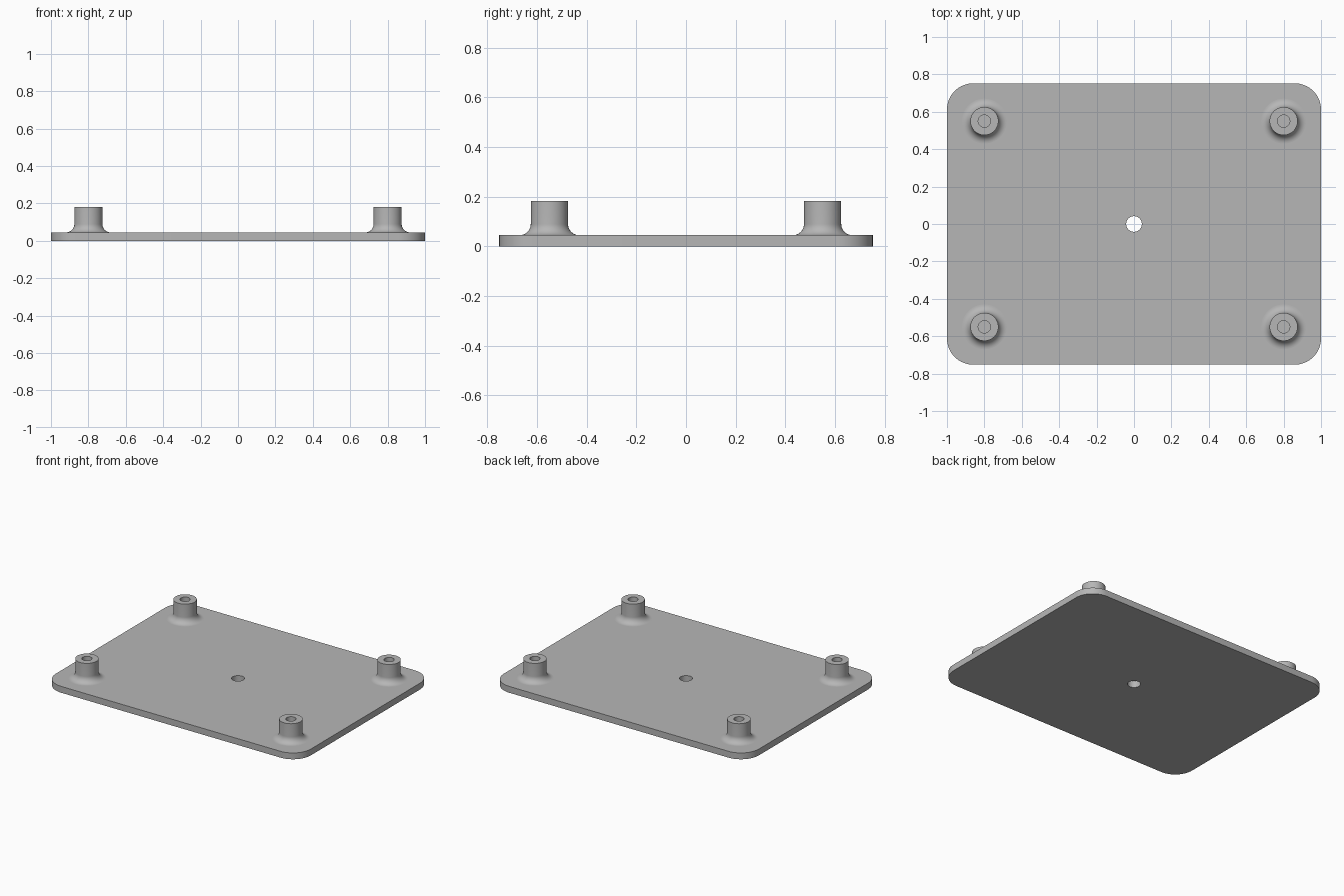
import bpy
import bmesh
from math import cos, sin, pi, radians

cube = bpy.data.objects.get("Cube")
if cube:
    bpy.data.objects.remove(cube, do_unlink=True)

HALF_X, HALF_Y, THICK, CORNER = 1.0, 0.752, 0.045, 0.14
POST_X, POST_Y, POST_TOP = 0.8, 0.55, 0.182
POST_R, BORE_R, FILLET, HOLE_R = 0.075, 0.033, 0.045, 0.042
SEGMENTS = 64

grey = bpy.data.materials.new("plain grey")
grey.use_nodes = True
colour = (0.47, 0.47, 0.47, 1)
grey.diffuse_color = colour
grey.node_tree.nodes["Principled BSDF"].inputs["Base Color"].default_value = colour


def arc(cx, cy, r, start, end, steps):
    angles = [start + (end - start) * i / steps for i in range(steps + 1)]
    return [(cx + r * cos(a), cy + r * sin(a)) for a in angles]


def finish(bm, name):
    bmesh.ops.recalc_face_normals(bm, faces=bm.faces[:])
    mesh = bpy.data.meshes.new(name)
    bm.to_mesh(mesh)
    bm.free()
    mesh.materials.append(grey)
    obj = bpy.data.objects.new(name, mesh)
    bpy.context.collection.objects.link(obj)
    bpy.ops.object.select_all(action='DESELECT')
    obj.select_set(True)
    bpy.context.view_layer.objects.active = obj
    bpy.ops.object.shade_smooth_by_angle(angle=radians(35))
    return obj


# Rounded base plate with a through hole in the middle
outline = []
for i, (sx, sy) in enumerate([(1, 1), (-1, 1), (-1, -1), (1, -1)]):
    outline += arc(sx * (HALF_X - CORNER), sy * (HALF_Y - CORNER), CORNER,
                   i * pi / 2, (i + 1) * pi / 2, 16)
hole = arc(0, 0, HOLE_R, 0, 2 * pi, SEGMENTS)[:-1]

bm = bmesh.new()
edges = []
for loop in (outline, hole):
    verts = [bm.verts.new((x, y, 0)) for x, y in loop]
    edges += [bm.edges.new((verts[i - 1], verts[i])) for i in range(len(verts))]
bmesh.ops.triangle_fill(bm, use_beauty=True, use_dissolve=False, edges=edges)
extruded = bmesh.ops.extrude_face_region(bm, geom=bm.faces[:], use_keep_orig=True)
top = [v for v in extruded["geom"] if isinstance(v, bmesh.types.BMVert)]
bmesh.ops.translate(bm, verts=top, vec=(0, 0, THICK))
finish(bm, "base_plate")

# Hollow standoff profile: flared foot, wall, rim and bore
profile = arc(POST_R + FILLET, THICK + FILLET, FILLET, 1.5 * pi, pi, 12)
profile += [(POST_R, POST_TOP), (BORE_R, POST_TOP), (BORE_R, THICK)]


def standoff(name, x, y):
    bm = bmesh.new()
    rings = []
    for r, z in profile:
        rings.append([bm.verts.new((px, py, z))
                      for px, py in arc(0, 0, r, 0, 2 * pi, SEGMENTS)[:-1]])
    for low, high in zip(rings, rings[1:]):
        for i in range(SEGMENTS):
            bm.faces.new((low[i - 1], low[i], high[i], high[i - 1]))
    # Blind floor of the bore
    bm.faces.new(rings[-1])
    # Hidden underside closes the shell
    bm.faces.new(rings[0])
    bmesh.ops.translate(bm, verts=[v for v in rings[-1]], vec=(0, 0, 0.001))
    finish(bm, name).location = (x, y, 0)


for side, sx in (("left", 1), ("right", -1)):
    for end, sy in (("front", -1), ("back", 1)):
        standoff(f"{end}_{side}_standoff", sx * POST_X, sy * POST_Y)
